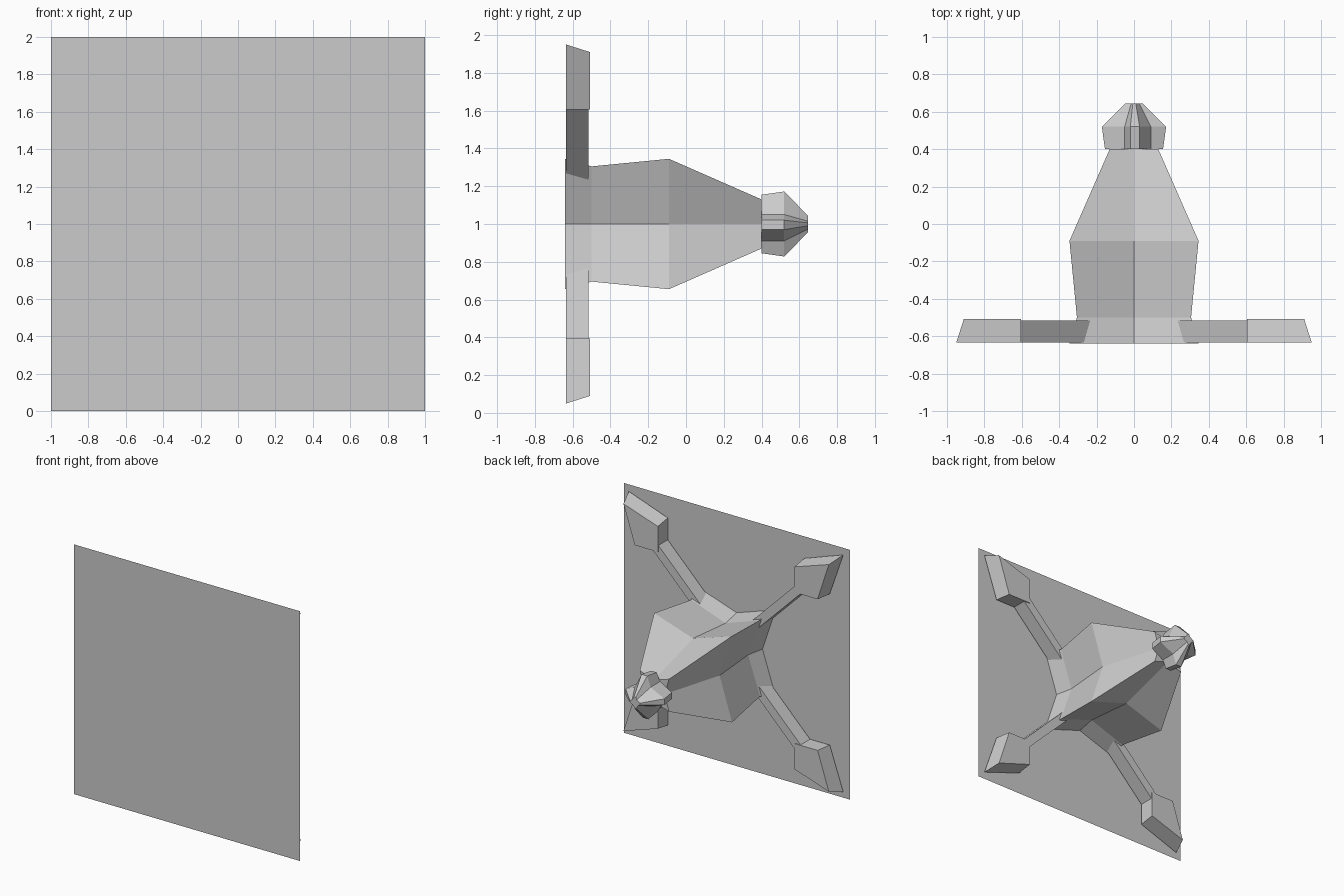
import bpy, bmesh, math

cube = bpy.data.objects.get("Cube")
if cube:
    bpy.data.objects.remove(cube, do_unlink=True)

grey = bpy.data.materials.new("light grey")
grey.use_nodes = True
grey.diffuse_color = (0.6, 0.6, 0.6, 1)
grey.node_tree.nodes["Principled BSDF"].inputs["Base Color"].default_value = (0.6, 0.6, 0.6, 1)

MID = 1.0      # height of the central axis
FRONT = -0.64  # plane of the backing plate


def finish(name, bm):
    bmesh.ops.recalc_face_normals(bm, faces=bm.faces)
    mesh = bpy.data.meshes.new(name)
    bm.to_mesh(mesh)
    bm.free()
    mesh.materials.append(grey)
    obj = bpy.data.objects.new(name, mesh)
    bpy.context.collection.objects.link(obj)
    return obj


def loft(name, sections):
    """Join matching outlines, each given as (y, [(x, height), ...])."""
    bm = bmesh.new()
    rings = [[bm.verts.new((x, y, MID + h)) for x, h in pts] for y, pts in sections]
    n = len(rings[0])
    for a, b in zip(rings, rings[1:]):
        for i in range(n):
            j = (i + 1) % n
            bm.faces.new((a[i], a[j], b[j], b[i]))
    bm.faces.new(rings[0])
    bm.faces.new(rings[-1])
    return finish(name, bm)


def turn(points, quarter):
    """Rotate an outline about the central axis by quarter turns."""
    for _ in range(quarter):
        points = [(-h, x) for x, h in points]
    return points


def four_fold(points):
    return [p for q in range(4) for p in turn(points, q)]


# Square backing plate
bm = bmesh.new()
bm.faces.new([bm.verts.new((x, FRONT - 0.004, MID + h))
              for x, h in four_fold([(1, 1)])])
finish("backing_plate", bm)

# Body with four ridges and dented sides
loft("body", [(y, four_fold([(dent, 0), (ridge, ridge)])) for y, ridge, dent in (
    (FRONT, 0.345, 0.23), (-0.50, 0.305, 0.2), (-0.09, 0.345, 0.235), (0.40, 0.13, 0.09))])

# Four-finned nozzle
def fin_outline(reach, s):
    return four_fold([(0.05 * s, -0.09 * s), (reach, -0.03 * s), (reach, 0.02 * s)])

loft("nozzle", [(0.40, fin_outline(0.155, 1)), (0.52, fin_outline(0.172, 1)),
                (0.645, fin_outline(0.045, 0.3))])

# Diagonal arms, each ending in a kite-shaped foot
w = 0.025
arm = [(0.15 + w, 0.15 - w), (0.65 + w, 0.65 - w), (0.65 - w, 0.65 + w), (0.15 - w, 0.15 + w)]
kite_base = [(0.605, 0.605), (0.83, 0.605), (0.95, 0.95), (0.605, 0.83)]
kite_top = [(0.605, 0.605), (0.81, 0.605), (0.91, 0.91), (0.605, 0.81)]
corners = ("upper_left", "upper_right", "lower_right", "lower_left")
for q, corner in enumerate(corners):
    loft("arm_" + corner, [(FRONT + 0.006, turn(arm, q)), (-0.515, turn(arm, q))])
    loft("foot_" + corner, [(FRONT + 0.006, turn(kite_base, q)), (-0.508, turn(kite_top, q))])
